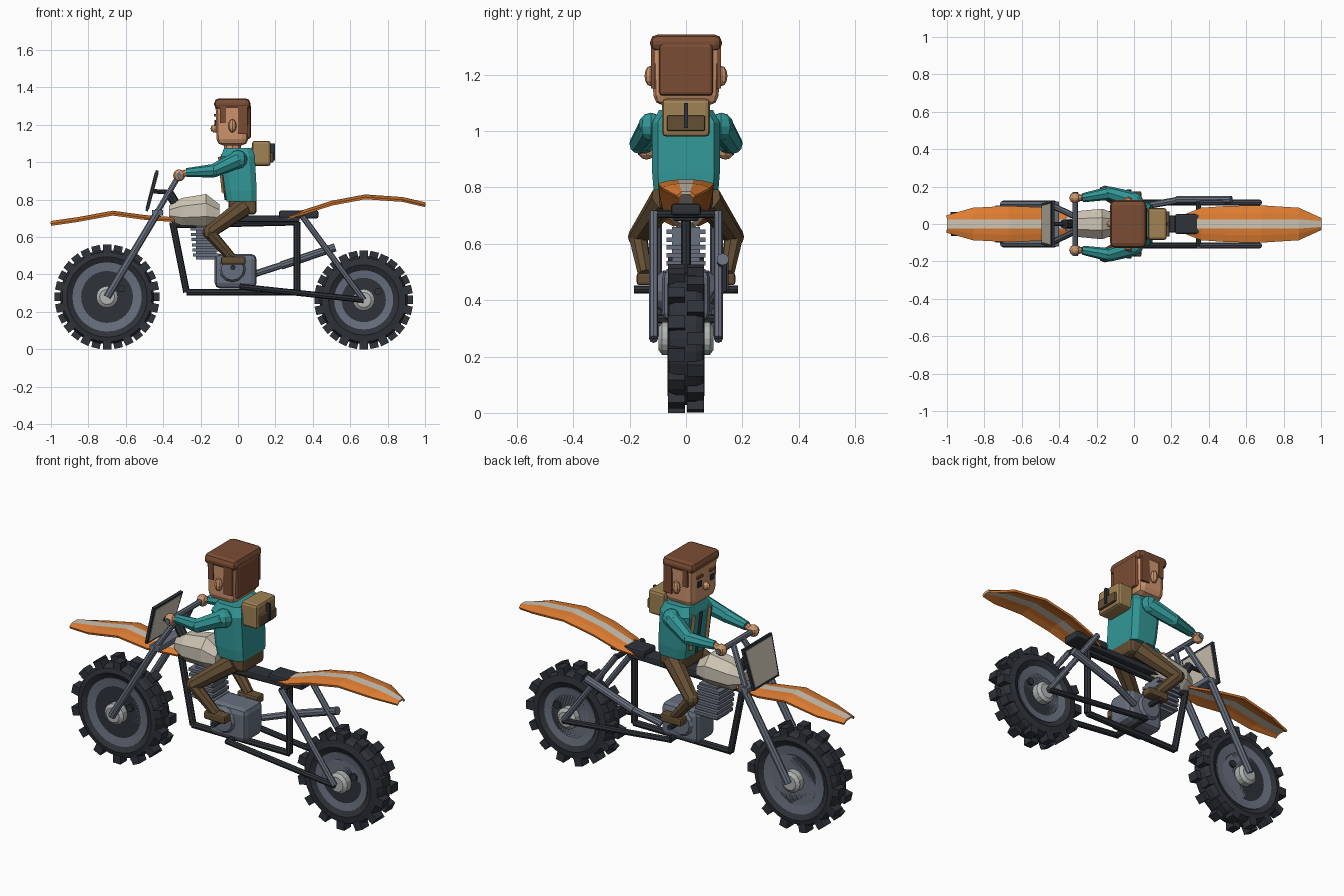
import bpy, bmesh, math
from mathutils import Vector, Matrix

if "Cube" in bpy.data.objects:
    bpy.data.objects.remove(bpy.data.objects["Cube"])


def material(name, r, g, b):
    m = bpy.data.materials.new(name)
    lin = [((c / 255 + 0.055) / 1.055) ** 2.4 for c in (r, g, b)]
    m.diffuse_color = (*lin, 1)
    m.use_nodes = True
    m.node_tree.nodes["Principled BSDF"].inputs["Base Color"].default_value = m.diffuse_color
    return m


DARK = material("black rubber", 46, 50, 56)
STEEL = material("steel grey", 104, 112, 126)
LIGHT = material("light alloy", 176, 182, 180)
CREAM = material("cream", 205, 197, 180)
ORANGE = material("orange", 224, 126, 50)
TEAL = material("teal", 50, 150, 150)
SKIN = material("skin", 208, 150, 110)
HAIR = material("hair brown", 122, 76, 52)
PANTS = material("trouser brown", 100, 78, 52)
KHAKI = material("khaki", 160, 130, 84)


def finish(name, bm, *mats):
    bmesh.ops.recalc_face_normals(bm, faces=bm.faces[:])
    me = bpy.data.meshes.new(name)
    bm.to_mesh(me)
    bm.free()
    for m in mats:
        me.materials.append(m)
    ob = bpy.data.objects.new(name, me)
    bpy.context.collection.objects.link(ob)
    return ob


def loft(name, rings, mat):
    """Skin closed loops of points and cap both ends."""
    bm = bmesh.new()
    loops = [[bm.verts.new(p) for p in ring] for ring in rings]
    n = len(loops[0])
    for a, b in zip(loops, loops[1:]):
        for i in range(n):
            j = (i + 1) % n
            bm.faces.new((a[i], a[j], b[j], b[i]))
    bm.faces.new(loops[0])
    bm.faces.new(loops[-1])
    return finish(name, bm, mat)


def lathe(name, c, profile, mat, n=32):
    """Turn (radius, y) pairs about an axis parallel to y."""
    ang = [2 * math.pi * i / n for i in range(n)]
    return loft(name, [[(c[0] + r * math.cos(a), c[1] + y, c[2] + r * math.sin(a))
                        for a in ang] for r, y in profile], mat)


def tube(name, a, b, r, mat, r2=None, n=8):
    a, b = Vector(a), Vector(b)
    d = b - a
    bm = bmesh.new()
    mtx = Matrix.Translation((a + b) / 2) @ d.to_track_quat('Z', 'Y').to_matrix().to_4x4()
    bmesh.ops.create_cone(bm, cap_ends=True, segments=n, radius1=r,
                          radius2=r if r2 is None else r2, depth=d.length, matrix=mtx)
    return finish(name, bm, mat)


def ball(name, c, size, mat):
    bm = bmesh.new()
    bmesh.ops.create_uvsphere(bm, u_segments=8, v_segments=6, radius=1,
                              matrix=Matrix.Translation(c) @ Matrix.Diagonal((*size, 1)))
    return finish(name, bm, mat)


def box(name, x, y, z, mat, bevel=0, tilt=0, taper=1):
    """Box from (min, max) ranges; taper scales the bottom, tilt turns about y."""
    bm = bmesh.new()
    bmesh.ops.create_cube(bm, size=1)
    for v in bm.verts:
        k = taper if v.co.z < 0 else 1
        v.co = Vector((v.co.x * k * (x[1] - x[0]), v.co.y * k * (y[1] - y[0]),
                       v.co.z * (z[1] - z[0])))
    if bevel:
        bmesh.ops.bevel(bm, geom=bm.edges[:], offset=bevel, segments=2, profile=0.5,
                        affect='EDGES')
    mid = Vector((sum(x), sum(y), sum(z))) / 2
    bm.transform(Matrix.Translation(mid) @ Matrix.Rotation(tilt, 4, 'Y'))
    return finish(name, bm, mat)


# Wheels: tyre, two staggered rows of knobs, rim disc, hub
def wheel(name, cx, R, disc):
    c = (cx, 0, R)
    t = R - 0.028
    lathe(name + "_tyre", c, [(disc, -.05), (disc + .03, -.066), (t - .012, -.06), (t, -.035),
                              (t, .035), (t - .012, .06), (disc + .03, .066), (disc, .05)], DARK)
    bm = bmesh.new()
    for s in (-1, 1):
        for i in range(14):
            a = 2 * math.pi * (i + (0.5 if s > 0 else 0)) / 14 + math.pi / 2
            bmesh.ops.create_cube(bm, size=1, matrix=Matrix.Translation(c)
                                  @ Matrix.Rotation(a, 4, 'Y')
                                  @ Matrix.Translation((R - .0225, s * .033, 0))
                                  @ Matrix.Diagonal((.045, .06, .046, 1)))
    finish(name + "_knobs", bm, DARK)
    lathe(name + "_rim", c, [(disc * .75, -.05), (disc, -.056), (disc, .056), (disc * .75, .05)],
          STEEL)
    lathe(name + "_hub", c, [(.04, -.098), (.058, -.085), (.058, .085), (.04, .098)], LIGHT, 16)
    lathe(name + "_rim_bolt", (cx + .077, 0, R + .045), [(.02, -.062), (.02, .062)], DARK, 10)


wheel("front_wheel", -.70, .28, .185)
wheel("rear_wheel", .672, .264, .158)


# Mudguards: bent strips with a pale centre stripe
def fender(name, stations):
    bm = bmesh.new()
    rows = []
    for x, z, w in stations:
        k = min(.024, w * .5)
        rows.append([bm.verts.new((x, y, z - d)) for y, d in
                     ((-w, .014), (-w * .6, .004), (-k, 0), (k, 0), (w * .6, .004), (w, .014))])
    for a, b in zip(rows, rows[1:]):
        for i in range(5):
            f = bm.faces.new((a[i], b[i], b[i + 1], a[i + 1]))
            f.material_index = 1 if i == 2 else 0
    ob = finish(name, bm, ORANGE, CREAM)
    mod = ob.modifiers.new("thickness", 'SOLIDIFY')
    mod.thickness = .012
    mod.offset = 0


fender("front_fender", [(-1, .68, .045), (-.86, .70, .085), (-.67, .735, .095),
                        (-.5, .712, .088), (-.34, .70, .045)])
fender("rear_fender", [(.25, .712, .04), (.36, .742, .085), (.5, .788, .095), (.68, .822, .098),
                       (.88, .808, .085), (1, .78, .03)])

# Forks, steering stem and handlebar
for s in (-1, 1):
    tube("fork_leg", (-.70, s * .105, .28), (-.425, s * .105, .74), .02, STEEL)
    tube("fork_top", (-.44, s * .10, .72), (-.315, s * .04, .93), .016, STEEL)
box("fork_clamp", (-.46, -.40), (-.12, .12), (.715, .745), STEEL, .005)
tube("handlebar", (-.315, -.17, .93), (-.315, .17, .93), .015, STEEL)
tube("steering_stem", (-.375, 0, .845), (-.315, 0, .75), .025, DARK)

# Number plate with dark border
tilt = math.atan2(.055, .21)
box("plate_border", (-.468, -.452), (-.125, .125), (.735, .96), DARK, 0, tilt, .88)
box("plate_panel", (-.471, -.449), (-.112, .112), (.748, .947), CREAM, 0, tilt, .88)
tube("plate_bracket", (-.455, 0, .845), (-.36, 0, .84), .012, DARK)

# Fuel tank
loft("fuel_tank", [[(x, hy * math.cos(a * math.pi / 4 + .39), z + hz * math.sin(a * math.pi / 4 + .39))
                    for a in range(8)] for x, z, hz, hy in
                   ((-.37, .73, .04, .035), (-.30, .735, .08, .075), (-.17, .745, .092, .088),
                    (-.10, .725, .055, .06))], CREAM)

# Frame
frame = [(-.35, 0, .68), (-.275, 0, .305), (.315, 0, .305), (.315, 0, .68), (-.35, 0, .665)]
for a, b in zip(frame, frame[1:]):
    tube("frame_bar", a, b, .018, DARK)
for s in (-1, 1):
    tube("swingarm", (.01, s * .115, .335), (.672, s * .115, .264), .016, DARK)
    tube("rear_strut", (.345, s * .115, .71), (.672, s * .115, .264), .016, STEEL)
tube("swingarm_pivot", (.02, -.12, .334), (.02, .12, .334), .016, DARK)
tube("strut_mount", (.345, -.12, .705), (.345, .12, .705), .014, DARK)
tube("foot_pegs", (-.027, -.185, .438), (-.027, .185, .438), .014, DARK)

# Seat
box("seat", (-.17, .33), (-.045, .045), (.68, .715), DARK, .008)
box("seat_back_pad", (.22, .43), (-.053, .053), (.70, .742), DARK, .01)

# Engine and exhaust
box("crankcase", (-.125, .10), (-.085, .085), (.325, .51), STEEL, .03)
lathe("crankcase_cover", (-.03, 0, .43), [(.06, -.1), (.075, -.08), (.075, .08), (.06, .1)], STEEL, 12)
box("engine_cylinder", (-.225, -.115), (-.05, .05), (.48, .66), STEEL)
for i in range(6):
    z = .495 + i * .028
    x = -.24 - i * .003
    box("cooling_fin", (x, x + .14), (-.07, .07), (z, z + .016), STEEL)
tube("exhaust", (.08, .10, .40), (.25, .13, .455), .018, STEEL)
tube("silencer", (.23, .13, .448), (.52, .13, .545), .022, STEEL, n=10)

# Rider torso, neck and pelvis
loft("jacket", [[(x0, -w, z), (x0 + .03, -w - .02, z), (x1 - .03, -w - .02, z), (x1, -w, z),
                 (x1, w, z), (x1 - .03, w + .02, z), (x0 + .03, w + .02, z), (x0, w, z)]
                for z, x0, x1, w in ((.79, -.06, .10, .095), (.85, -.07, .10, .10),
                                     (1.03, -.092, .09, .10), (1.075, -.075, .075, .075))], TEAL)
box("pelvis", (-.05, .10), (-.095, .095), (.72, .81), PANTS, .02)
tube("neck", (-.03, 0, 1.05), (-.03, 0, 1.12), .045, SKIN)
tube("jacket_zip", (-.06, 0, .80), (-.091, 0, 1.03), .012, DARK, n=4)

# Head with hair, ears, eyes and nose
box("head", (-.12, .06), (-.122, .122), (1.09, 1.325), SKIN, .035, 0, .94)
box("hair_cap", (-.127, .066), (-.127, .127), (1.282, 1.342), HAIR, .025)
box("back_hair", (0, .069), (-.095, .095), (1.125, 1.31), HAIR, .012)
for s in (-1, 1):
    box("side_hair", (.0, .05), tuple(sorted((s * .11, s * .125))), (1.15, 1.30), HAIR)
    box("sideburn", (-.095, -.065), tuple(sorted((s * .11, s * .125))), (1.21, 1.30), HAIR)
    ball("ear", (-.03, s * .127, 1.195), (.022, .02, .036), SKIN)
    box("eye", (-.126, -.11), (s * .055 - .014, s * .055 + .014), (1.195, 1.225), DARK)
    box("eyebrow", (-.128, -.11), (s * .055 - .024, s * .055 + .024), (1.245, 1.258), HAIR)
ball("nose", (-.123, 0, 1.18), (.024, .02, .022), SKIN)

# Arms, hands, legs and shoes
for s in (-1, 1):
    shoulder, elbow, wrist = (0, s * .125, 1.015), (-.13, s * .165, .955), (-.275, s * .14, .945)
    tube("upper_arm", shoulder, elbow, .046, TEAL, .036)
    ball("shoulder", shoulder, (.05, .045, .05), TEAL)
    ball("elbow", elbow, (.036, .036, .036), TEAL)
    tube("forearm", elbow, wrist, .036, TEAL, .024)
    tube("wrist", wrist, (-.315, s * .14, .93), .018, SKIN)
    ball("hand", (-.315, s * .14, .93), (.032, .03, .032), SKIN)
    hip, knee, ankle = (.03, s * .075, .76), (-.155, s * .17, .625), (-.035, s * .145, .49)
    tube("thigh", hip, knee, .052, PANTS, .036)
    ball("knee", knee, (.036, .036, .036), PANTS)
    tube("shin", knee, ankle, .034, PANTS, .026)
    box("shoe", (-.09, .04), (s * .145 - .03, s * .145 + .03), (.453, .497), PANTS, .01)
    tube("backpack_strap", (-.075, s * .07, .84), (-.095, s * .07, 1.03), .012, KHAKI, n=4)
    tube("shoulder_strap", (-.09, s * .07, 1.03), (.09, s * .07, 1.07), .012, KHAKI, n=4)

# Backpack with pocket and buckle strap
box("backpack", (.075, .175), (-.085, .085), (.98, 1.115), KHAKI, .015)
box("backpack_pocket", (.16, .19), (-.068, .068), (1.0, 1.055), PANTS, .006)
box("backpack_buckle", (.17, .197), (-.007, .007), (1.01, 1.10), DARK)
